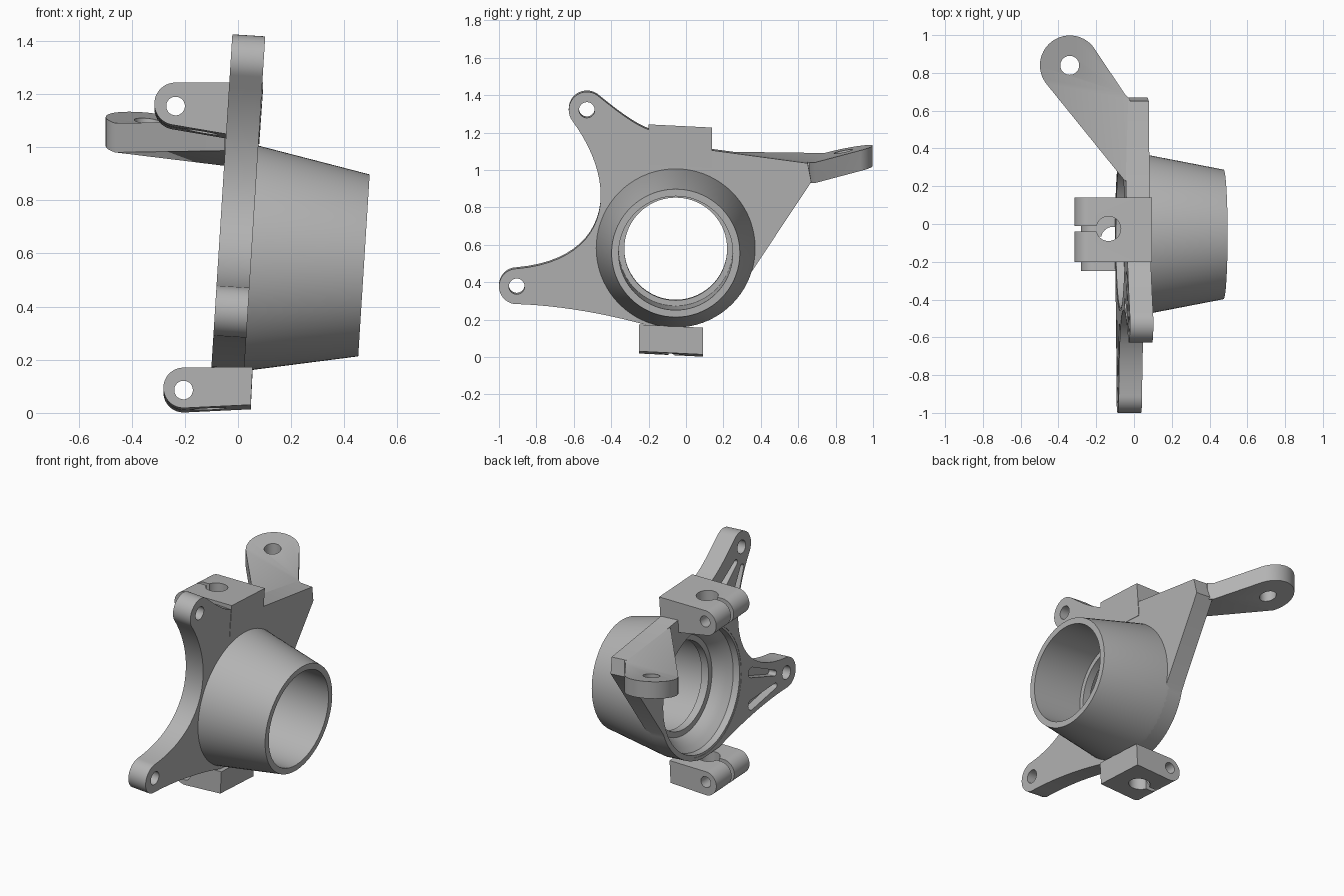
import bpy, bmesh
from math import sin, cos, pi, radians
from mathutils import Vector, Matrix
from mathutils.geometry import interpolate_bezier

cube = bpy.data.objects.get("Cube")
if cube:
    bpy.data.objects.remove(cube)

metal = bpy.data.materials.new("cast grey metal")
metal.use_nodes = True
GREY = (0.45, 0.45, 0.45, 1)
metal.diffuse_color = GREY
metal.node_tree.nodes["Principled BSDF"].inputs["Base Color"].default_value = GREY

# The wheel axis leans slightly; plate and hub are built in this leaning frame
HUB_Y, HUB_Z = -0.055, 0.585
LEAN = Matrix.Translation((0, 0, HUB_Z)) @ Matrix.Rotation(radians(3.6), 4, 'Y')
BACK, FACE = -0.074, 0.05


def finish(name, bm, matrix=None):
    if matrix:
        bm.transform(matrix)
    bmesh.ops.recalc_face_normals(bm, faces=bm.faces)
    mesh = bpy.data.meshes.new(name)
    bm.to_mesh(mesh)
    bm.free()
    mesh.materials.append(metal)
    obj = bpy.data.objects.new(name, mesh)
    bpy.context.collection.objects.link(obj)
    return obj


def hull(name, points, matrix=None):
    bm = bmesh.new()
    for p in points:
        bm.verts.new(p)
    result = bmesh.ops.convex_hull(bm, input=bm.verts)
    loose = [v for v in bm.verts if not v.link_faces]
    bmesh.ops.delete(bm, geom=loose, context='VERTS')
    bmesh.ops.dissolve_limit(bm, angle_limit=0.01, verts=bm.verts, edges=bm.edges)
    return finish(name, bm, matrix)


def arc(cx, cy, r, start, end, steps=20):
    angles = [radians(start + (end - start) * i / steps) for i in range(steps + 1)]
    return [(cx + r * cos(a), cy + r * sin(a)) for a in angles]


def bezier(a, b, c, d, steps=24):
    pts = [Vector((*p, 0)) for p in (a, b, c, d)]
    return [(p.x, p.y) for p in interpolate_bezier(*pts, steps)][1:-1]


def boolean(target, tool, operation='DIFFERENCE'):
    mod = target.modifiers.new("cut", 'BOOLEAN')
    mod.operation, mod.object, mod.solver = operation, tool, 'EXACT'
    bpy.context.view_layer.objects.active = target
    bpy.ops.object.modifier_apply(modifier=mod.name)
    bpy.data.objects.remove(tool)


def drill(target, center, axis, radius, depth=1.0, matrix=None):
    bm = bmesh.new()
    turn = Vector((0, 0, 1)).rotation_difference(Vector(axis)).to_matrix().to_4x4()
    bmesh.ops.create_cone(bm, cap_ends=True, segments=48, radius1=radius, radius2=radius,
                          depth=depth, matrix=Matrix.Translation(center) @ turn)
    boolean(target, finish("drill", bm, matrix))


# Flat knuckle plate with two front lugs and the rear wing, outline in (y, z)
upper_lug, lower_lug = (-0.53, 1.325), (-0.905, 0.38)
outline = [(0.13, 1.11), (-0.2, 1.22)]
outline += bezier((-0.2, 1.22), (-0.28, 1.25), (-0.37, 1.32), (-0.465, 1.397), 10)
outline += arc(*upper_lug, 0.097, 48, 215)
outline += bezier((-0.61, 1.27), (-0.35, 0.92), (-0.4, 0.52), (-0.905, 0.475))
outline += arc(*lower_lug, 0.095, 90, 262)
outline += bezier((-0.918, 0.286), (-0.7, 0.28), (-0.45, 0.24), (-0.2, 0.17), 12)
outline += [(-0.2, 0.17)] + arc(HUB_Y, HUB_Z, 0.424, -90, -18)
outline += [(0.67, 0.94), (0.65, 1.04)]

bm = bmesh.new()
face = bm.faces.new([bm.verts.new((BACK, y, z - HUB_Z)) for y, z in outline])
side = bmesh.ops.extrude_face_region(bm, geom=[face])
moved = [g for g in side["geom"] if isinstance(g, bmesh.types.BMVert)]
bmesh.ops.translate(bm, vec=(FACE - BACK, 0, 0), verts=moved)
plate = finish("knuckle_plate", bm, LEAN)

drill(plate, (0, HUB_Y, 0), (1, 0, 0), 0.405, 0.6, LEAN)
for y, z in (upper_lug, lower_lug):
    drill(plate, (0, y, z - HUB_Z), (1, 0, 0), 0.042, 0.6, LEAN)

# Tapered lightening pockets in the back of both arms
for start, end in (((-0.465, 1.25), (-0.28, 1.12)), ((-0.525, 1.2), (-0.42, 1.0)),
                   ((-0.79, 0.42), (-0.56, 0.51)), ((-0.79, 0.34), (-0.54, 0.31))):
    rim = arc(*start, 0.017, 0, 345) + arc(*end, 0.032, 0, 345)
    pocket = hull("pocket", [(x, y, z - HUB_Z) for y, z in rim for x in (-0.15, -0.02)], LEAN)
    boolean(plate, pocket)

# Tapered hub, lathed around the leaning axis as a closed wall section (x, radius)
section = [(-0.072, 0.42), (FACE, 0.425), (0.475, 0.343), (0.475, 0.305), (0.12, 0.305),
           (0.12, 0.275), (0.07, 0.275), (0.07, 0.31), (0.03, 0.33), (0, 0.355),
           (-0.03, 0.385), (-0.072, 0.39)]
bm = bmesh.new()
SEG = 72
rings = []
for i in range(SEG):
    a = 2 * pi * i / SEG
    rings.append([bm.verts.new((x, HUB_Y + r * cos(a), r * sin(a))) for x, r in section])
for i, ring in enumerate(rings):
    after = rings[(i + 1) % SEG]
    for j in range(len(section)):
        k = (j + 1) % len(section)
        bm.faces.new((ring[j], ring[k], after[k], after[j]))
finish("hub", bm, LEAN)

# Steering arm: a sloped web that joins a tilted round eye
EYE = (-0.34, 0.84)


def eye_plane(x, y):
    return (x, y, 1.04 + 0.098 * (-0.05 - x) + 0.2 * (y - 0.69))


def slab(name, top, thickness=0.11):
    return hull(name, [(x, y, z - t) for x, y, z in top for t in (0, thickness)])


root_back = eye_plane(-0.05, 0.69)
eye_rim = [eye_plane(x, y) for x, y in arc(*EYE, 0.158, 0, 219, 36)]
arm = slab("steering_arm", eye_rim + [root_back])
web = slab("web", [(-0.05, 0.23, 1.097), (-0.02, 0.23, 1.097), (-0.02, 0.66, 1.04),
                   root_back, eye_rim[-1]])
boolean(arm, web, 'UNION')
drill(arm, (*EYE, 1.05), (0, 0, 1), 0.05)


# Split clamps with a vertical pin hole and a cross bolt hole
def clamp(name, y0, y1, bolt, radius, corners, pin):
    mid = (y0 + y1) / 2
    rim = arc(*bolt, radius, 70, 290, 28) + corners
    body = hull(name, [(x, y, z - 0.05 * (y - mid)) for x, z in rim for y in (y0, y1)])
    slit = hull("slit", [(x, pin[1] + s, bolt[1] + h) for x in (-0.5, pin[0])
                         for s in (-0.014, 0.014) for h in (-0.3, 0.3)])
    boolean(body, slit)
    drill(body, (*pin, bolt[1]), (0, 0, 1), 0.065)
    drill(body, (bolt[0], mid, bolt[1]), (0, 1, 0), 0.035)


clamp("upper_clamp", -0.2, 0.14, (-0.235, 1.155), 0.08,
      [(0.095, 1.235), (0.08, 1.02)], (-0.135, -0.025))
clamp("lower_clamp", -0.25, 0.09, (-0.205, 0.086), 0.076,
      [(0.055, 0.165), (0.048, 0.022)], (-0.11, -0.08))

# Smooth the round walls and keep the machined edges crisp
for obj in bpy.context.view_layer.objects:
    obj.select_set(obj.type == 'MESH' and metal.name in obj.data.materials)
bpy.context.view_layer.objects.active = plate
bpy.ops.object.shade_smooth_by_angle(angle=radians(25))
